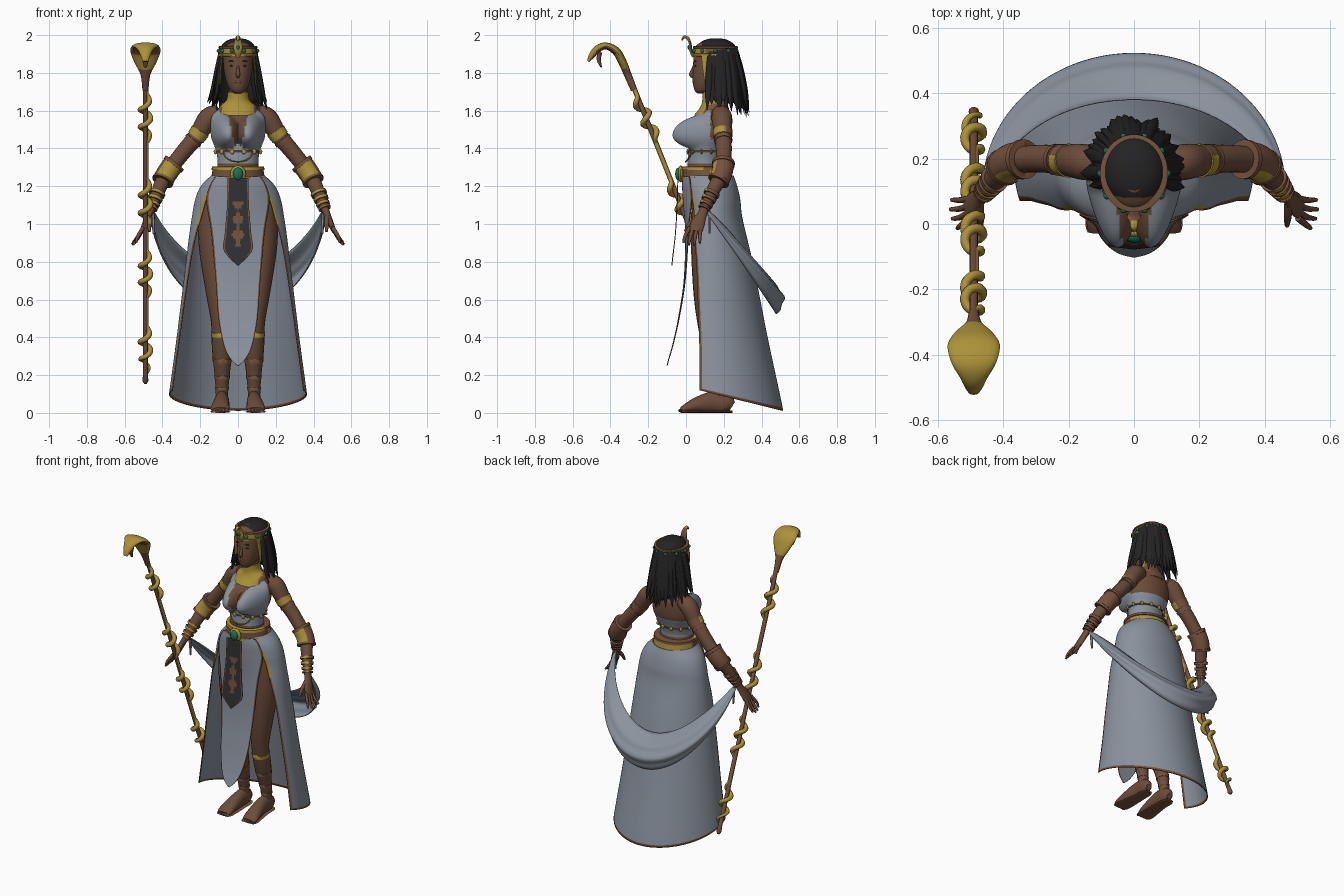
import bpy, bmesh, math, random
from mathutils import Vector

if "Cube" in bpy.data.objects:
    bpy.data.objects.remove(bpy.data.objects["Cube"])
random.seed(4)
pi, sin, cos = math.pi, math.sin, math.cos

def mat(name, *rgb):
    m = bpy.data.materials.new(name)
    m.diffuse_color = (*rgb, 1)
    m.use_nodes = True
    m.node_tree.nodes["Principled BSDF"].inputs["Base Color"].default_value = m.diffuse_color
    return m
SKIN = mat("brown skin", .15, .073, .041)
CLOTH = mat("pale cloth", .255, .29, .34)
GOLD = mat("gold", .41, .285, .04)
COPPER = mat("copper brown", .18, .085, .045)
HAIR = mat("black hair", .017, .017, .018)
DARK = mat("charcoal cloth", .03, .03, .033)
GEM = mat("green gem", .01, .17, .09)

# ---------- helpers ----------
def cr(pts, k=6):
    """Catmull-Rom smoothing of tuples of any length."""
    out, n = [], len(pts)
    for i in range(n - 1):
        q = (pts[max(i - 1, 0)], pts[i], pts[i + 1], pts[min(i + 2, n - 1)])
        for j in range(k):
            t = j / k
            out.append(tuple(.5 * (2*b + (c-a)*t + (2*a-5*b+4*c-d)*t*t + (3*b-a-3*c+d)*t**3)
                             for a, b, c, d in zip(*q)))
    return out + [tuple(pts[-1])]

def skin(name, rings, mats, closed=True, rule=None, solid=0):
    """Quads between rows of points; rule(centre, normal, u, v) gives the material index."""
    m, n = len(rings), len(rings[0])
    cols = n if closed else n - 1
    verts = [tuple(p) for r in rings for p in r]
    faces = [(i*n + j, i*n + (j+1) % n, (i+1)*n + (j+1) % n, (i+1)*n + j)
             for i in range(m - 1) for j in range(cols)]
    uv = [((j + .5) / cols, (i + .5) / (m - 1)) for i in range(m - 1) for j in range(cols)]
    if closed:
        faces += [tuple(range(n)), tuple(range((m-1)*n, m*n))]
        uv += [(.5, 0), (.5, 1)]
    me = bpy.data.meshes.new(name)
    me.from_pydata(verts, [], faces)
    bm = bmesh.new()
    bm.from_mesh(me)
    bmesh.ops.recalc_face_normals(bm, faces=bm.faces)
    bm.to_mesh(me)
    bm.free()
    for x in mats if isinstance(mats, (list, tuple)) else [mats]:
        me.materials.append(x)
    if rule:
        for p, (u, v) in zip(me.polygons, uv):
            p.material_index = rule(p.center, p.normal, u, v)
    me.shade_smooth()
    me.set_sharp_from_angle(angle=.9)
    ob = bpy.data.objects.new(name, me)
    bpy.context.collection.objects.link(ob)
    if solid:
        s = ob.modifiers.new("thickness", 'SOLIDIFY')
        s.thickness, s.offset = solid, 0
    return ob

def tube(name, pts, mats, ref=(0, 1, 0), n=12, rule=None):
    """Sweep along (x, y, z, side radius[, radius along ref])."""
    P, up, rings = [Vector(p[:3]) for p in pts], Vector(ref), []
    for i, p in enumerate(pts):
        t = (P[min(i+1, len(P)-1)] - P[max(i-1, 0)]).normalized()
        up = (up - t * up.dot(t)).normalized()
        side = t.cross(up)
        rings.append([P[i] + side * p[3] * cos(2*pi*j/n) + up * p[-1] * sin(2*pi*j/n) for j in range(n)])
    return skin(name, rings, mats, rule=rule)

def loft(name, prof, mats, n=40, rule=None, shape=None):
    """Stack of level ellipses given as (z, centre y, x radius, y radius)."""
    rings = []
    for z, cy, rx, ry in prof:
        r = [Vector((rx*cos(2*pi*j/n), cy + ry*sin(2*pi*j/n), z)) for j in range(n)]
        if shape:
            for j, p in enumerate(r):
                shape(p, sin(2*pi*j/n))
        rings.append(r)
    return skin(name, rings, mats, rule=rule)

def ball(name, loc, size, m):
    prof = [(loc[2] + size[2]*sin(a), loc[1], max(size[0]*cos(a), 1e-4), max(size[1]*cos(a), 1e-4))
            for a in [pi*(i/8 - .5) for i in range(9)]]
    ob = loft(name, prof, m, 14)
    ob.location.x = loc[0]

# ---------- torso with bodice ----------
def bust(p, s):
    if s < 0:
        d = p.z - 1.475
        r = ((abs(p.x) - .07)/.078)**2 + (d/(.11 if d > 0 else .078))**2
        p.y += .113*s*max(0, 1 - r)**.8
def bodice(c, n, u, v):
    if 1.315 < c.z < 1.45:
        return 0 if c.z > 1.43 and c.y < .1 and abs(c.x) < .02 else 1
    return int(1.45 <= c.z < 1.6 and c.y < .13 and abs(c.x) > .025 + .2*(c.z - 1.45))
loft("torso_and_bodice", cr([(1.18, .12, .15, .12), (1.25, .11, .125, .105), (1.32, .10, .108, .092),
     (1.39, .11, .117, .097), (1.46, .125, .142, .105), (1.53, .135, .145, .10), (1.58, .15, .135, .08),
     (1.62, .155, .09, .062), (1.65, .15, .052, .052), (1.70, .145, .048, .05), (1.77, .14, .046, .05)]),
     [SKIN, CLOTH], 80, bodice, bust)
loft("collar", cr([(1.575, .14, .108, .098), (1.62, .15, .1, .074), (1.655, .148, .062, .062), (1.70, .143, .054, .057)], 4),
     [GOLD, COPPER], 40, lambda c, n, u, v: int(abs(c.x) > .085 or c.y > .16))
loft("underbust_cord", [(1.377, .108, .112, .095), (1.379, .108, .121, .102), (1.387, .108, .122, .103), (1.389, .108, .114, .097)], COPPER)
for i in range(12):
    a = 2*pi*(i + .5)/12
    ball("cord_bead", (.121*sin(a), .108 - .102*cos(a), 1.383), (.012, .006, .014), GOLD)
tube("waist_chain", [(.075*cos(a), .006 - .008*sin(a) + .02*cos(a)**2, 1.375 - .045*sin(a), .004)
                     for a in [pi*j/12 for j in range(13)]], GOLD, n=6)

# ---------- belt ----------
loft("belt", [(1.232, .112, .13, .12), (1.234, .112, .146, .136), (1.248, .112, .146, .136), (1.25, .112, .141, .131),
     (1.285, .11, .135, .128), (1.287, .11, .14, .133), (1.303, .11, .138, .131), (1.305, .11, .12, .11)],
     [COPPER, GOLD], 48, lambda c, n, u, v: int(v < .4 or (v < .6 and c.y > .13) or (v > .6 and c.y < .1)))
ball("buckle", (0, -.028, 1.265), (.042, .016, .045), GOLD)
ball("buckle_gem", (0, -.04, 1.265), (.027, .018, .034), GEM)

# ---------- skirt ----------
loft("skirt_hips", cr([(1.255, .117, .13, .122), (1.2, .127, .185, .13), (1.14, .136, .21, .138)]), CLOTH, 56)
# rows: z, centre y, radii, half opening angle, inward curl of the front edges
rows = cr([(1.255, .118, .14, .132, 2.6, 0), (1.2, .127, .194, .142, 2.4, 0), (1.13, .135, .224, .15, 2.3, 0),
           (1.03, .138, .243, .16, 2.2, 0), (.8, .12, .28, .235, 1.85, .07), (.45, .095, .333, .335, 1.65, .09),
           (.12, .08, .386, .432, 1.59, .1)], 16)
skirt = []
for i, (z, cy, rx, ry, A, curl) in enumerate(rows):
    v = i / (len(rows) - 1)
    skirt.append([(rx*sin(A*s)*(1 - curl*s**6), cy + ry*cos(A*s), z - .245*v**3*max(0, cy + ry*cos(A*s) - .07))
                  for s in [j/45 - 1 for j in range(91)]])
def trim(c, n, u, v):
    e = min(u, 1 - u)
    return 2 if 1.0 < c.z < 1.17 and e < .02 else int(e < .01 or v > .985)
skin("skirt_back", skirt, [CLOTH, COPPER, GOLD], False, trim, .005)
def panel(name, prof, mats, rule):
    return skin(name, [[(w*(j/16 - 1), y + k*(w*(j/16 - 1))**2, z) for j in range(33)] for z, y, w, k in cr(prof, 8)],
                mats, False, rule, .005)
panel("skirt_front_panel", [(1.25, -.016, .12, 2.4), (1.2, -.018, .15, 1.9), (1.12, -.014, .166, 1.6), (.95, -.002, .14, .8),
      (.7, -.01, .118, .4), (.5, -.04, .103, .3), (.36, -.07, .076, .2), (.29, -.09, .043, .2), (.25, -.1, .004, 0)],
      [CLOTH, COPPER], lambda c, n, u, v: int(min(u, 1 - u) < .02))
panel("apron", [(1.24, -.043, .055, 0), (1.1, -.047, .058, 0), (.95, -.056, .07, 0), (.86, -.066, .075, 0), (.78, -.075, .004, 0)],
      [DARK, COPPER], lambda c, n, u, v: int(min(u, 1 - u) < .05 or
      (.88 < c.z < 1.12 and abs(u - .5) < .14 + .1*sin(c.z*75))))

# ---------- draped shawl ----------
shawl = []
for i in range(49):
    th = pi*i/48
    w, row = sin(th)**.9 + .06, []
    for j in range(17):
        v = j/8 - 1
        r = w*(.0775*v*v + .0425*v + .006*sin(9*v))
        row.append(((.46 - r)*cos(th), .1 + (.41 - r)*sin(th), 1.08 - .45*sin(th) + .1*w*v))
    shawl.append(row)
skin("shawl", shawl, CLOTH, False, None, .005)

# ---------- limbs, built for both sides ----------
ARM = [(.10, .18, 1.585, .045), (.155, .19, 1.56, .055), (.215, .195, 1.47, .046), (.29, .20, 1.38, .042),
       (.375, .19, 1.27, .04), (.42, .145, 1.18, .036), (.46, .095, 1.08, .024)]
LEG = [(.11, .13, 1.15, .1), (.115, .12, .9, .094), (.1, .11, .65, .072), (.088, .115, .48, .055),
       (.084, .145, .34, .054), (.084, .175, .2, .04), (.085, .19, .11, .033), (.085, .19, .05, .034)]
FOOT = [(.085, .245, .035, .02, .025), (.085, .215, .05, .036, .05), (.085, .15, .058, .038, .058),
        (.09, .06, .042, .046, .042), (.095, 0, .024, .05, .024), (.095, -.025, .016, .042, .014)]
for s in (-1, 1):
    flip = lambda pts: [(s*p[0], *p[1:]) for p in pts]
    arm, leg = cr(flip(ARM), 8), cr(flip(LEG), 6)
    tube("arm", arm, SKIN, n=20)
    def cuff(name, path, i, j, extra, m, rule=None):
        seg = [(*p[:3], p[3] + extra) for p in path[i:j]]
        tube(name, [(*seg[0][:3], seg[0][3] - extra)] + seg + [(*seg[-1][:3], seg[-1][3] - extra)], m, n=20, rule=rule)
    front = lambda c, n, u, v: int(n.y < -.5)
    cuff("upper_armband", arm, 14, 18, .004, [COPPER, GOLD], lambda c, n, u, v: int(n.y < .3))
    cuff("upper_armband_rim", arm, 18, 20, .004, COPPER)
    cuff("elbow_cuff", arm, 29, 36, .016, [COPPER, GOLD], front)
    cuff("elbow_cuff_rim", arm, 28, 30, .02, COPPER)
    cuff("elbow_cuff_rim", arm, 35, 37, .02, COPPER)
    for i in (41, 43, 45, 47):
        cuff("bangle", arm, i, i + 2, .009, [COPPER, GOLD], front)
    # hand
    tube("palm", cr(flip([(.455, .1, 1.09, .022, .024), (.472, .085, 1.05, .018, .026), (.492, .062, 1.0, .016, .038),
         (.51, .05, .96, .012, .036)]), 4), SKIN, n=14)
    for i in range(4):
        y = .078 - .02*i
        d = .01*(i in (1, 2))
        tube("finger", cr(flip([(.502, y, .98, .011), (.53, y - .005 - .006*i, .935 - d, .0095),
             (.558 + d - .006*i, y - .004 - .009*i, .9 - d, .006)]), 3), SKIN, n=8)
    tube("thumb", cr(flip([(.472, .06, 1.04, .013), (.47, .02, 1.0, .012), (.468, -.005, .96, .007)]), 3), SKIN, n=8)
    tube("shawl_tail", flip([(.452, .12, 1.08, .008), (.448, .125, 1.02, .01), (.446, .125, .95, .006)]), CLOTH, n=6)
    # leg and sandal
    tube("leg", leg, SKIN, n=20)
    tube("foot", cr(flip(FOOT), 4), SKIN, (0, 0, 1), 16)
    tube("sandal_sole", cr(flip([(p[0], p[1], .006, p[3] + .004, .006) for p in FOOT]), 4), COPPER, (0, 0, 1), 12)
    for i in range(5):
        ball("toe", (s*(.06 + .0175*i), -.022 + .004*i, .013), (.0105, .02, .011), SKIN)
    cuff("knee_band", leg, 20, 22, .003, GOLD)
    for i in (26, 30, 34):
        cuff("ankle_lace", leg, i, i + 2, .002, COPPER)
    # face details and side ornaments
    ball("eye", (s*.03, .052, 1.837), (.014, .008, .005), HAIR)
    ball("eyebrow", (s*.032, .05, 1.862), (.018, .008, .003), HAIR)
    tube("temple_ornament", flip([(.084, .10, 1.9, .005, .02), (.09, .105, 1.83, .005, .018), (.095, .11, 1.74, .004, .01)]), GOLD, n=8)

# ---------- head ----------
loft("head", cr([(1.692, .085, .018, .025), (1.705, .093, .038, .046), (1.735, .108, .056, .07), (1.775, .122, .068, .087),
     (1.82, .135, .076, .098), (1.88, .145, .08, .105), (1.94, .15, .08, .1), (1.975, .15, .04, .05)]), SKIN, 32)
tube("nose", cr([(0, .046, 1.85, .005), (0, .034, 1.815, .008), (0, .028, 1.79, .012), (0, .042, 1.778, .008)], 4), SKIN, n=10)
ball("lips", (0, .042, 1.752), (.02, .009, .008), COPPER)

# ---------- hair ----------
loft("hair_cap", [(1.9 + .083*sin(a), .16, .098*cos(a)**.8 + .001, .113*cos(a)**.8 + .001)
                  for a in [pi/2*i/10*.99 for i in range(11)]], HAIR, 36)
skin("hair_back", [[((.09 + .03*t)*sin(a), .16 + (.105 + .04*t)*cos(a), 1.93 - (.2 + .12*max(0, cos(a)))*t)
     for a in [1.75*(j/20 - 1) for j in range(41)]] for t in [i/8 for i in range(9)]], HAIR, False, None, .01)
for i in range(30):
    a = 1.85*(i/14.5 - 1)
    d = (sin(a), cos(a))
    e, w = random.uniform(-.015, .016), random.uniform(.8, 1.2)
    end = random.uniform(1.56, 1.63) + .03*(1 - max(0, d[1]))
    pts = [(d[0]*rx, .16 + d[1]*ry, z, .019*w*f, .012*f) for rx, ry, z, f in
           ((.09, .105, 1.93, .8), (.106 + e/2, .13 + e/2, 1.82, 1), (.124 + e, .148 + e, 1.70, 1),
            (.15 + e, .166 + e, end, .1))]
    tube("hair_lock", cr(pts, 4), HAIR, (d[0], d[1], 0), 6)

# ---------- headband and serpent crest ----------
loft("headband", [(1.888, .155, .095, .11), (1.89, .155, .104, .119), (1.9, .155, .104, .119), (1.902, .155, .101, .116),
     (1.93, .155, .101, .116), (1.932, .155, .104, .119), (1.94, .155, .104, .119), (1.942, .155, .095, .11)],
     [COPPER, GOLD], 40, lambda c, n, u, v: int(v < .35 or (.45 < v < .6 and c.y < .1)))
for i in range(10):
    a = 2*pi*(i + .5)/10
    ball("headband_gem", (.102*sin(a), .155 + .117*cos(a), 1.917), (.011, .011, .011), GEM)
tube("serpent_crest", cr([(0, .04, 1.885, .008, .01), (0, .026, 1.92, .009, .022), (0, .022, 1.955, .007, .022),
     (0, .01, 1.983, .008, .014), (0, -.01, 1.99, .007, .011), (0, -.022, 1.972, .004, .006)], 5),
     [COPPER, GOLD], (1, 0, 0), 12, lambda c, n, u, v: int(n.y < .5 and abs(n.x) < .9))
ball("crest_gem", (0, .014, 1.935), (.008, .006, .012), GEM)

# ---------- serpent staff ----------
X, base, top = -.49, Vector((-.49, .35, .155)), Vector((-.49, -.285, 1.745))
axis = (top - base).normalized()
e1 = Vector((1, 0, 0))
e2 = axis.cross(e1)
tube("staff_rod", [(*base.lerp(top, t), r) for t, r in ((0, .008), (.01, .016), (.03, .013), (1, .013))], COPPER, (1, 0, 0), 12)
coil = []
for i in range(301):
    t = i/300
    c = base.lerp(top, .03 + .95*t)
    turns, near = 0, 0
    for lo, hi in ((.2, .46), (.61, .86), (.97, 1.24), (1.43, 1.69)):
        f = min(max((c.z - lo)/(hi - lo), 0), 1)
        turns += 2*f*f*(3 - 2*f)
        near = max(near, min(1, 8*f*(1 - f)))
    a, r = 2*pi*turns, .006 + .021*near
    coil.append((*(c + e1*r*cos(a) + e2*r*sin(a)), (.01 + .005*near)*min(1, .3 + 8*t)))
tube("staff_serpent_coil", coil, GOLD, e2, 8)
tube("staff_serpent_hood", cr([(X, -.275, 1.71, .017, .016), (X, -.308, 1.79, .02, .026), (X, -.335, 1.855, .022, .058),
     (X, -.37, 1.915, .022, .08), (X, -.425, 1.943, .018, .068), (X, -.47, 1.925, .02, .042),
     (X, -.5, 1.89, .016, .026), (X, -.517, 1.86, .006, .014)], 6), [COPPER, GOLD], (1, 0, 0), 20,
     lambda c, n, u, v: int(c.z > 1.82 and n.z > -.62))
tube("staff_serpent_jaw", cr([(X, -.455, 1.91, .012, .022), (X, -.462, 1.87, .011, .018), (X, -.448, 1.83, .004, .008)], 4),
     COPPER, (1, 0, 0), 10)
